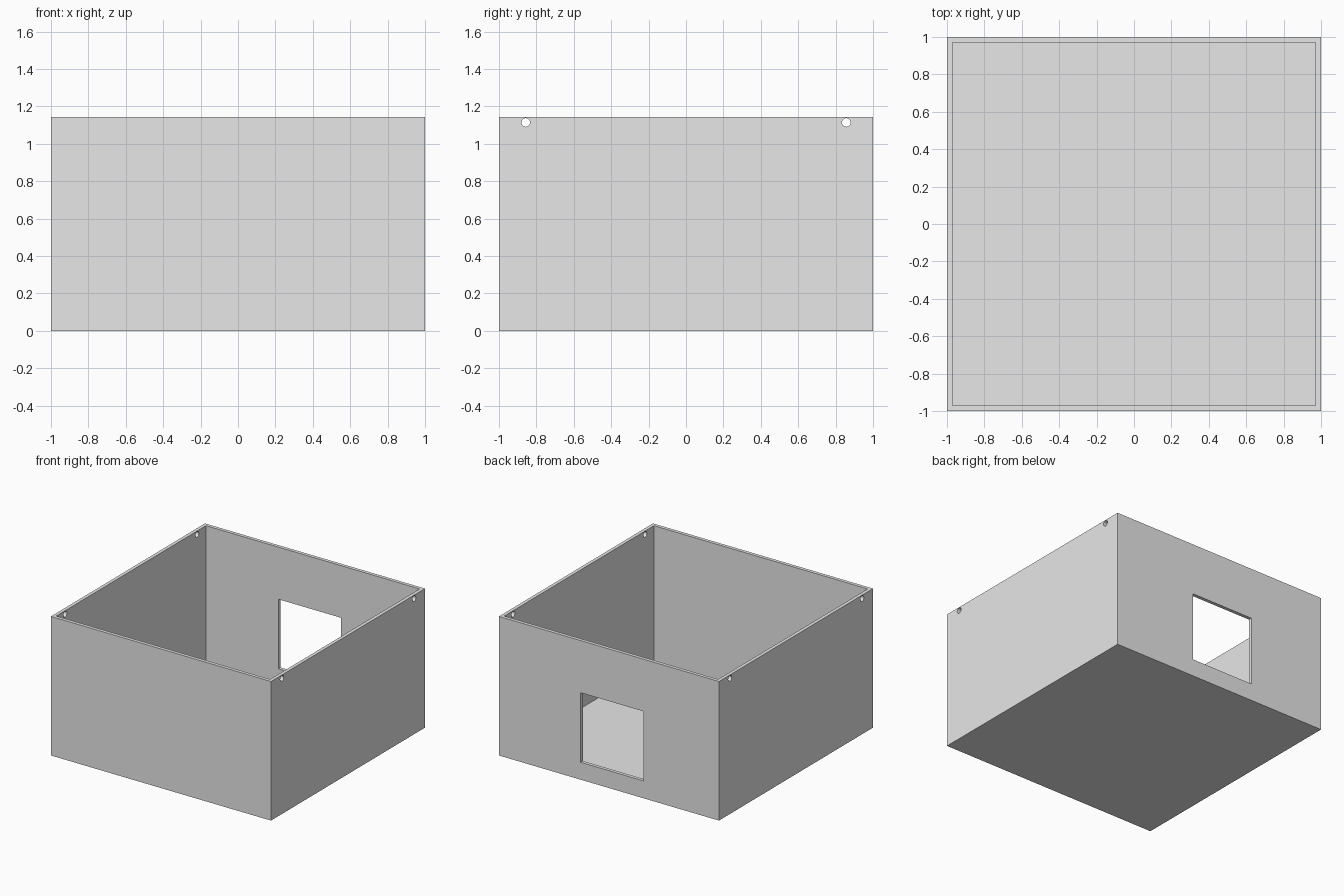
import bpy, math
from mathutils import Vector

if "Cube" in bpy.data.objects:
    bpy.data.objects.remove(bpy.data.objects["Cube"])

U = 2 / 70            # design unit: the box is 70 x 70 x 40 units
H = 40 * U            # wall height
T = U                 # wall thickness
FLOOR = 0.004         # thin base sheet

grey = bpy.data.materials.new("light grey")
grey.diffuse_color = (0.8, 0.8, 0.8, 1)
grey.use_nodes = True
grey.node_tree.nodes["Principled BSDF"].inputs["Base Color"].default_value = grey.diffuse_color


def box(name, lo, hi):
    lo, hi = Vector(lo), Vector(hi)
    bpy.ops.mesh.primitive_cube_add(size=1, location=(lo + hi) / 2)
    ob = bpy.context.object
    ob.name = name
    ob.scale = hi - lo
    bpy.ops.object.transform_apply(location=True, rotation=False, scale=True)
    return ob


def cut(target, cutter):
    cutter.hide_render = True
    cutter.hide_set(True)
    mod = target.modifiers.new(cutter.name, 'BOOLEAN')
    mod.operation = 'DIFFERENCE'
    mod.solver = 'EXACT'
    mod.object = cutter


# Open-topped box: four walls and a thin floor
shell = box("open_box", (-1, -1, 0), (1, 1, H))
shell.data.materials.append(grey)
cut(shell, box("inside_cutter", (T - 1, T - 1, FLOOR), (1 - T, 1 - T, H + 0.2)))

# Square opening in the back wall
cut(shell, box("window_cutter", (-11 * U, 0.8, 5 * U), (9 * U, 1.2, 25 * U)))

# Round holes through both side walls, near the top corners
for side, y in (("front", -30 * U), ("back", 30 * U)):
    bpy.ops.mesh.primitive_cylinder_add(
        vertices=32, radius=0.023, depth=2.4,
        location=(0, y, H - U), rotation=(0, math.pi / 2, 0))
    hole = bpy.context.object
    hole.name = side + "_hole_cutter"
    cut(shell, hole)

# Bake the cuts into the box and remove the cutters
bpy.context.view_layer.objects.active = shell
for mod in list(shell.modifiers):
    cutter = mod.object
    with bpy.context.temp_override(object=shell, active_object=shell):
        bpy.ops.object.modifier_apply(modifier=mod.name)
    bpy.data.objects.remove(cutter)
for p in shell.data.polygons:
    p.material_index = 0
    p.use_smooth = False
